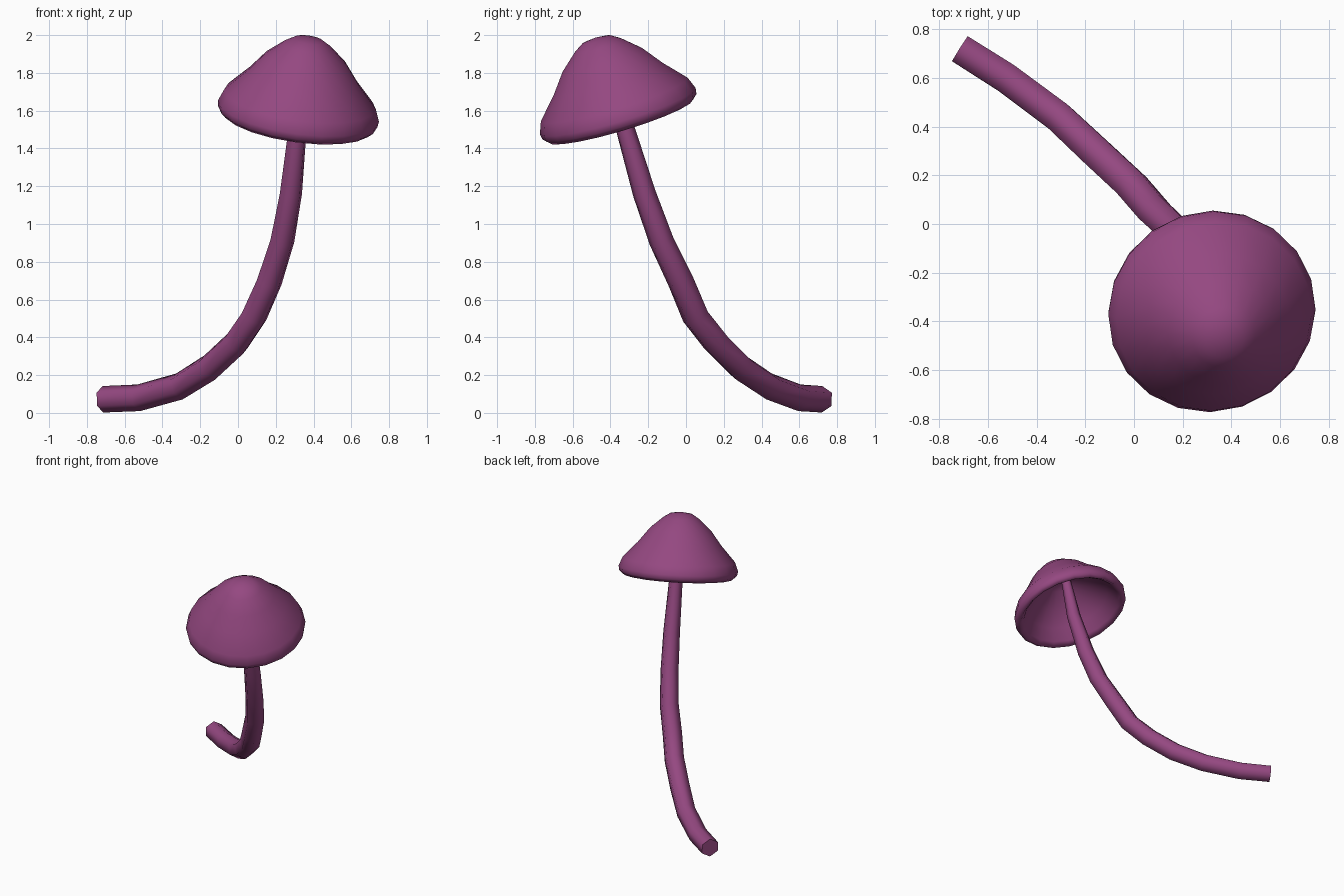
import bpy, bmesh, math
from mathutils import Vector

if "Cube" in bpy.data.objects:
    bpy.data.objects.remove(bpy.data.objects["Cube"])

plum = bpy.data.materials.new("plum")
plum.diffuse_color = (0.30, 0.065, 0.22, 1)
plum.use_nodes = True
plum.node_tree.nodes["Principled BSDF"].inputs["Base Color"].default_value = plum.diffuse_color


def finish(name, bm, flat_ends=False):
    """Turn a bmesh into a smooth-shaded object; big end polygons stay flat."""
    bmesh.ops.recalc_face_normals(bm, faces=bm.faces)
    for f in bm.faces:
        f.smooth = not (flat_ends and len(f.verts) > 4)
    if flat_ends:
        for e in bm.edges:
            if any(len(f.verts) > 4 for f in e.link_faces):
                e.smooth = False
    me = bpy.data.meshes.new(name)
    bm.to_mesh(me)
    bm.free()
    me.materials.append(plum)
    ob = bpy.data.objects.new(name, me)
    bpy.context.collection.objects.link(ob)
    return ob


def bridge(bm, rings):
    for a, b in zip(rings, rings[1:]):
        n = len(a)
        for i in range(n):
            j = (i + 1) % n
            bm.faces.new((a[i], a[j], b[j], b[i]))


# Stem: six-sided tube along a curved path (x, y, z, radius)
path = [(-.715, .72, .072, .07), (-.525, .60, .08, .071), (-.31, .44, .14, .072),
        (-.15, .29, .24, .074), (-.01, .16, .37, .074), (.085, .05, .51, .073),
        (.165, -.025, .69, .071), (.235, -.13, .91, .067), (.28, -.22, 1.16, .062),
        (.315, -.32, 1.5, .051), (.335, -.39, 1.84, .035)]
pts = [Vector(p[:3]) for p in path]
bm = bmesh.new()
rings = []
for k, p in enumerate(pts):
    t = (pts[min(k + 1, len(pts) - 1)] - pts[max(k - 1, 0)]).normalized()
    side = Vector((.64, .77, 0))
    side = (side - t * side.dot(t)).normalized()
    up = t.cross(side)
    r = path[k][3]
    rings.append([bm.verts.new(p + r * (side * math.sin(a) + up * math.cos(a)))
                  for a in (i * math.pi / 3 for i in range(6))])
bridge(bm, rings)
bm.faces.new(rings[0])
bm.faces.new(rings[-1])
finish("stem", bm, flat_ends=True)

# Cap: tilted hollow bell turned from a profile (radius, height), outside then inside
profile = [(.08, .437), (.13, .405), (.22, .325), (.30, .22), (.405, .105),
           (.43, .04), (.425, .008), (.40, -.015), (.365, .015),
           (.31, .10), (.21, .19), (.09, .27)]
SIDES = 20
bm = bmesh.new()
rings = [[bm.verts.new((r * math.cos(a), r * math.sin(a), h))
          for a in (2 * math.pi * i / SIDES for i in range(SIDES))] for r, h in profile]
bridge(bm, rings)
for ring, h in ((rings[0], .45), (rings[-1], .30)):
    tip = bm.verts.new((0, 0, h))
    for i in range(SIDES):
        bm.faces.new((ring[i], ring[(i + 1) % SIDES], tip))
cap = finish("cap", bm)
cap.location = (.315, -.35, 1.56)
axis = Vector((.133, -.284, .95)).normalized()
cap.rotation_mode = 'QUATERNION'
cap.rotation_quaternion = Vector((0, 0, 1)).rotation_difference(axis)
